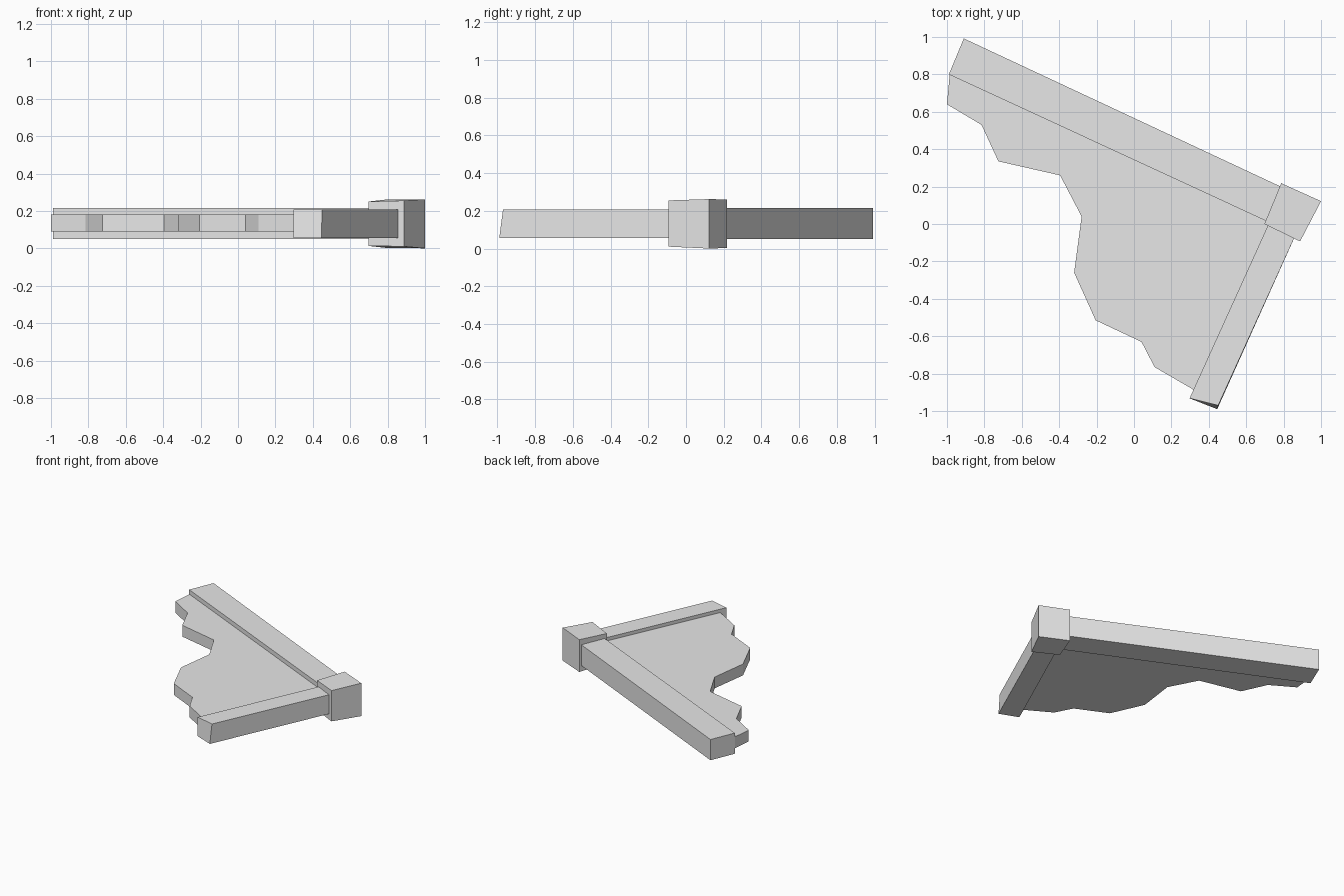
import bpy
import bmesh

if "Cube" in bpy.data.objects:
    bpy.data.objects.remove(bpy.data.objects["Cube"])

grey = bpy.data.materials.new("light_grey")
grey.diffuse_color = (0.8, 0.8, 0.8, 1)
grey.use_nodes = True
grey.node_tree.nodes["Principled BSDF"].inputs["Base Color"].default_value = grey.diffuse_color


def prism(name, bottom, top):
    """Solid between two matching outlines of (x, y, z) points."""
    bm = bmesh.new()
    lo = [bm.verts.new(p) for p in bottom]
    hi = [bm.verts.new(p) for p in top]
    bm.faces.new(lo)
    bm.faces.new(hi)
    for i in range(len(lo)):
        j = (i + 1) % len(lo)
        bm.faces.new((lo[i], lo[j], hi[j], hi[i]))
    bmesh.ops.recalc_face_normals(bm, faces=bm.faces)
    mesh = bpy.data.meshes.new(name)
    bm.to_mesh(mesh)
    bm.free()
    mesh.materials.append(grey)
    obj = bpy.data.objects.new(name, mesh)
    bpy.context.collection.objects.link(obj)
    return obj


def flat(outline, z):
    return [(x, y, z) for x, y in outline]


# Long beam, running into the corner block
long_outline = [(-0.99, 0.80), (-0.91, 0.992), (0.84, 0.174), (0.75, -0.004)]
prism("long_beam", flat(long_outline, 0.05), flat(long_outline, 0.215))

# Short beam with a slightly skewed free end
prism("short_beam",
      flat([(0.297, -0.932), (0.445, -0.99), (0.877, -0.03), (0.733, 0.03)], 0.055),
      flat([(0.297, -0.932), (0.45, -0.97), (0.877, -0.03), (0.733, 0.03)], 0.207))

# Corner block, a little thicker towards its outer corner
block = [(0.697, 0.0), (0.787, 0.218), (1.0, 0.122), (0.888, -0.093)]
prism("corner_block",
      [(x, y, z) for (x, y), z in zip(block, (0.013, 0.003, 0.0, 0.01))],
      [(x, y, z) for (x, y), z in zip(block, (0.25, 0.26, 0.262, 0.255))])

# Thin web with a ragged broken edge, tucked into both beams
web = [(-0.985, 0.803), (-1.0, 0.64), (-0.815, 0.53), (-0.725, 0.335),
       (-0.395, 0.26), (-0.28, 0.04), (-0.32, -0.26), (-0.205, -0.515),
       (0.04, -0.63), (0.11, -0.765), (0.32, -0.887), (0.36, -0.87),
       (0.77, 0.03), (-0.95, 0.83)]
prism("web_plate", flat(web, 0.09), flat(web, 0.18))
